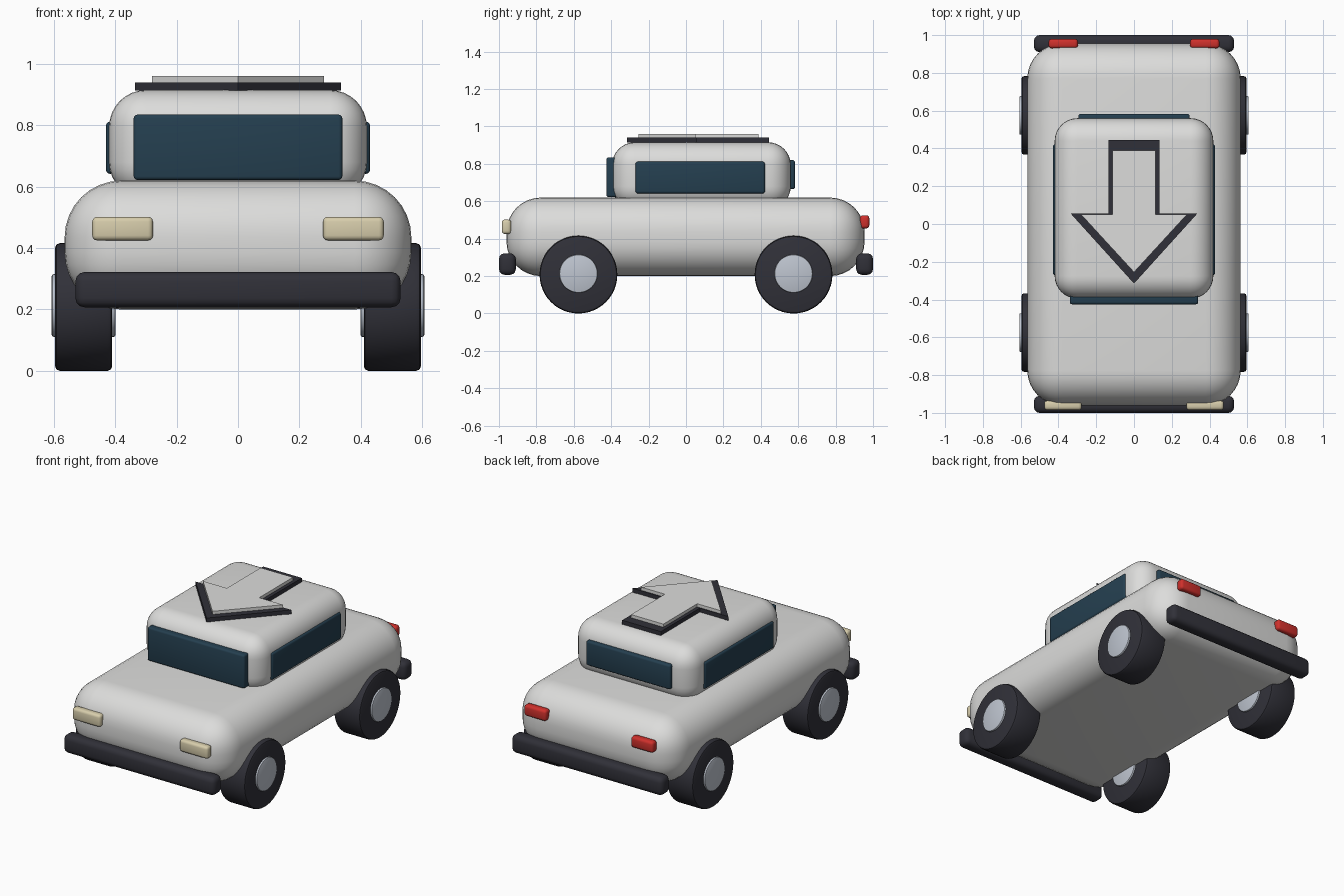
import bpy
import bmesh
import math
from mathutils import Matrix, Vector

cube = bpy.data.objects.get("Cube")
if cube:
    bpy.data.objects.remove(cube, do_unlink=True)


def material(name, rgb):
    mat = bpy.data.materials.new(name)
    mat.use_nodes = True
    mat.diffuse_color = (*rgb, 1)
    mat.node_tree.nodes["Principled BSDF"].inputs["Base Color"].default_value = (*rgb, 1)
    return mat


WHITE = material("body white", (0.72, 0.72, 0.71))
BLACK = material("rubber black", (0.03, 0.03, 0.04))
GLASS = material("window blue", (0.018, 0.05, 0.08))
SILVER = material("hub silver", (0.52, 0.56, 0.63))
CREAM = material("lamp cream", (0.68, 0.61, 0.41))
RED = material("lamp red", (0.62, 0.03, 0.025))


def finish(name, bm, mat, smooth=True):
    bmesh.ops.recalc_face_normals(bm, faces=bm.faces[:])
    mesh = bpy.data.meshes.new(name)
    bm.to_mesh(mesh)
    bm.free()
    mesh.materials.append(mat)
    obj = bpy.data.objects.new(name, mesh)
    bpy.context.collection.objects.link(obj)
    if smooth:
        bpy.ops.object.select_all(action="DESELECT")
        obj.select_set(True)
        bpy.context.view_layer.objects.active = obj
        bpy.ops.object.shade_smooth_by_angle(angle=math.radians(40))
    return obj


def round_box(name, low, high, mat, bevel, segments=3):
    """Box between two corners with every edge rounded."""
    low, high = Vector(low), Vector(high)
    bm = bmesh.new()
    bmesh.ops.create_cube(bm, size=1)
    bmesh.ops.scale(bm, vec=high - low, verts=bm.verts)
    bmesh.ops.translate(bm, vec=(low + high) / 2, verts=bm.verts)
    bmesh.ops.bevel(bm, geom=bm.edges[:], offset=bevel, segments=segments,
                    profile=0.5, affect="EDGES")
    return finish(name, bm, mat)


def disc(name, x, y, z, radius, width, mat, bevel):
    """Cylinder along x with rounded rims."""
    bm = bmesh.new()
    turn = Matrix.Translation((x, y, z)) @ Matrix.Rotation(math.pi / 2, 4, "Y")
    bmesh.ops.create_cone(bm, cap_ends=True, segments=48, radius1=radius,
                          radius2=radius, depth=width, matrix=turn)
    rims = [e for e in bm.edges if any(len(f.verts) > 4 for f in e.link_faces)]
    bmesh.ops.bevel(bm, geom=rims, offset=bevel, segments=2, profile=0.5, affect="EDGES")
    return finish(name, bm, mat)


def arrow(name, half, z0, z1, mat):
    """Flat arrow pointing forward, mirrored from its right-hand outline."""
    outline = half + [(-x, y) for x, y in reversed(half) if x]
    bm = bmesh.new()
    face = bm.faces.new([bm.verts.new((x, y, z0)) for x, y in outline])
    result = bmesh.ops.extrude_face_region(bm, geom=[face])
    top = [v for v in result["geom"] if isinstance(v, bmesh.types.BMVert)]
    bmesh.ops.translate(bm, vec=(0, 0, z1 - z0), verts=top)
    return finish(name, bm, mat, smooth=False)


# Body and cabin
round_box("body", (-0.565, -0.96, 0.2), (0.565, 0.955, 0.62), WHITE, 0.185, 8)
round_box("cabin", (-0.42, -0.395, 0.56), (0.42, 0.56, 0.915), WHITE, 0.12, 8)

# Windows
round_box("windshield", (-0.34, -0.425, 0.622), (0.34, -0.36, 0.835), GLASS, 0.012)
round_box("rear_window", (-0.295, 0.52, 0.665), (0.295, 0.583, 0.82), GLASS, 0.012)

# Bumpers
round_box("front_bumper", (-0.53, -1, 0.207), (0.53, -0.91, 0.322), BLACK, 0.03)
round_box("rear_bumper", (-0.53, 0.91, 0.207), (0.53, 1, 0.322), BLACK, 0.03)

# Paired parts
for side, s in (("left", 1), ("right", -1)):
    def pair_box(name, x0, x1, y0, y1, z0, z1, mat, bevel):
        xs = sorted((s * x0, s * x1))
        round_box(side + "_" + name, (xs[0], y0, z0), (xs[1], y1, z1), mat, bevel)

    pair_box("side_window", 0.39, 0.43, -0.27, 0.422, 0.642, 0.812, GLASS, 0.012)
    pair_box("headlight", 0.277, 0.475, -0.985, -0.935, 0.425, 0.502, CREAM, 0.016)
    pair_box("tail_light", 0.297, 0.452, 0.93, 0.98, 0.455, 0.525, RED, 0.016)
    for end, y in (("front", -0.575), ("rear", 0.575)):
        disc(f"{end}_{side}_tyre", s * 0.503, y, 0.208, 0.208, 0.186, BLACK, 0.015)
        disc(f"{end}_{side}_hub", s * 0.503, y, 0.213, 0.102, 0.208, SILVER, 0.006)

# Roof arrow
arrow("arrow_base", [(0, -0.315), (0.335, 0.055), (0.135, 0.055), (0.135, 0.445)],
      0.914, 0.94, BLACK)
arrow("arrow_top", [(0, -0.255), (0.28, 0.05), (0.113, 0.05), (0.113, 0.388)],
      0.94, 0.96, WHITE)
